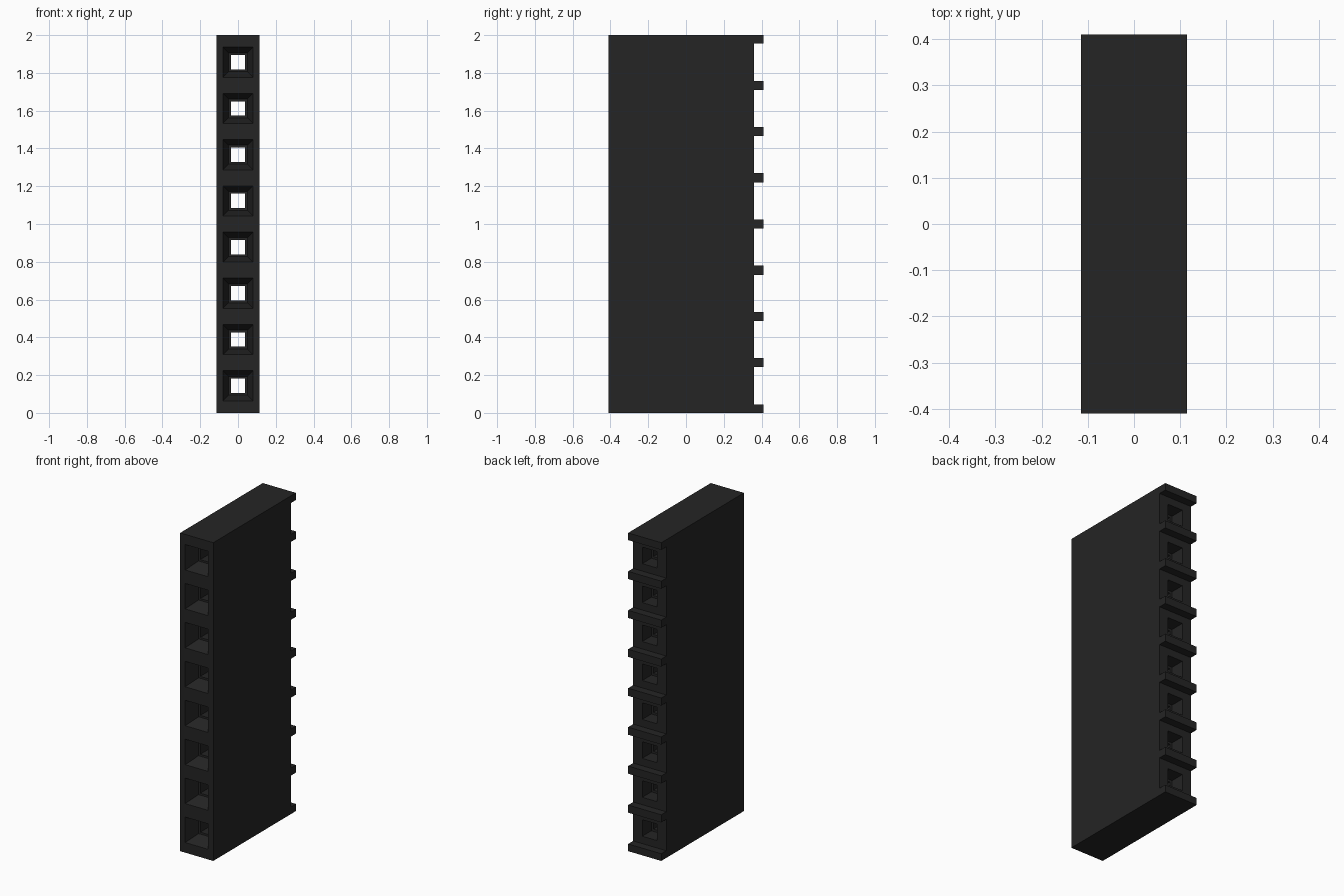
import bpy, bmesh

if "Cube" in bpy.data.objects:
    bpy.data.objects.remove(bpy.data.objects["Cube"])

PITCH = 0.2447
HALF_W = 0.115
FRONT, BACK, RIB_BACK = -0.41, 0.36, 0.41
PINS = 8

plastic = bpy.data.materials.new("black_plastic")
plastic.diffuse_color = (0.018, 0.018, 0.018, 1)
plastic.use_nodes = True
plastic.node_tree.nodes["Principled BSDF"].inputs["Base Color"].default_value = plastic.diffuse_color


def finish(bm, name):
    bmesh.ops.remove_doubles(bm, verts=bm.verts, dist=1e-5)
    bmesh.ops.recalc_face_normals(bm, faces=bm.faces)
    mesh = bpy.data.meshes.new(name)
    bm.to_mesh(mesh)
    bm.free()
    mesh.materials.append(plastic)
    obj = bpy.data.objects.new(name, mesh)
    bpy.context.collection.objects.link(obj)
    return obj


def ring(bm, y, hw, z0, z1):
    return [bm.verts.new(p) for p in
            ((-hw, y, z0), (hw, y, z0), (hw, y, z1), (-hw, y, z1))]


# Housing: one square-section cell per pin, welded into a single shell
bm = bmesh.new()
for i in range(PINS):
    zc = 1 + (i - (PINS - 1) / 2) * PITCH
    z0 = 0 if i == 0 else zc - PITCH / 2
    z1 = 2 if i == PINS - 1 else zc + PITCH / 2
    # Socket sections (y, half size): funnel mouth, throat, cavity, rear opening
    socket = [(FRONT, 0.08), (FRONT + 0.09, 0.05), (FRONT + 0.09, 0.038),
              (BACK - 0.09, 0.038), (BACK - 0.09, 0.052), (BACK, 0.052)]
    rings = [ring(bm, BACK, HALF_W, z0, z1), ring(bm, FRONT, HALF_W, z0, z1)]
    rings += [ring(bm, y, h, zc - h, zc + h) for y, h in socket]
    rings.append(rings[0])
    for n, (a, b) in enumerate(zip(rings, rings[1:])):
        for k in range(4):
            # Leave out walls shared by neighbouring cells
            if n == 0 and ((k == 0 and i > 0) or (k == 2 and i < PINS - 1)):
                continue
            j = (k + 1) % 4
            bm.faces.new((a[k], a[j], b[j], b[k]))
finish(bm, "socket_housing")

# Standoff ribs across the back
for i in range(PINS + 1):
    zc = 1 + (i - PINS / 2) * PITCH
    z0, z1 = max(0, zc - 0.024), min(2, zc + 0.024)
    bm = bmesh.new()
    a = ring(bm, BACK, HALF_W, z0, z1)
    b = ring(bm, RIB_BACK, HALF_W, z0, z1)
    bm.faces.new(a)
    bm.faces.new(b)
    for k in range(4):
        j = (k + 1) % 4
        bm.faces.new((a[k], a[j], b[j], b[k]))
    finish(bm, f"back_rib_{i + 1}")
